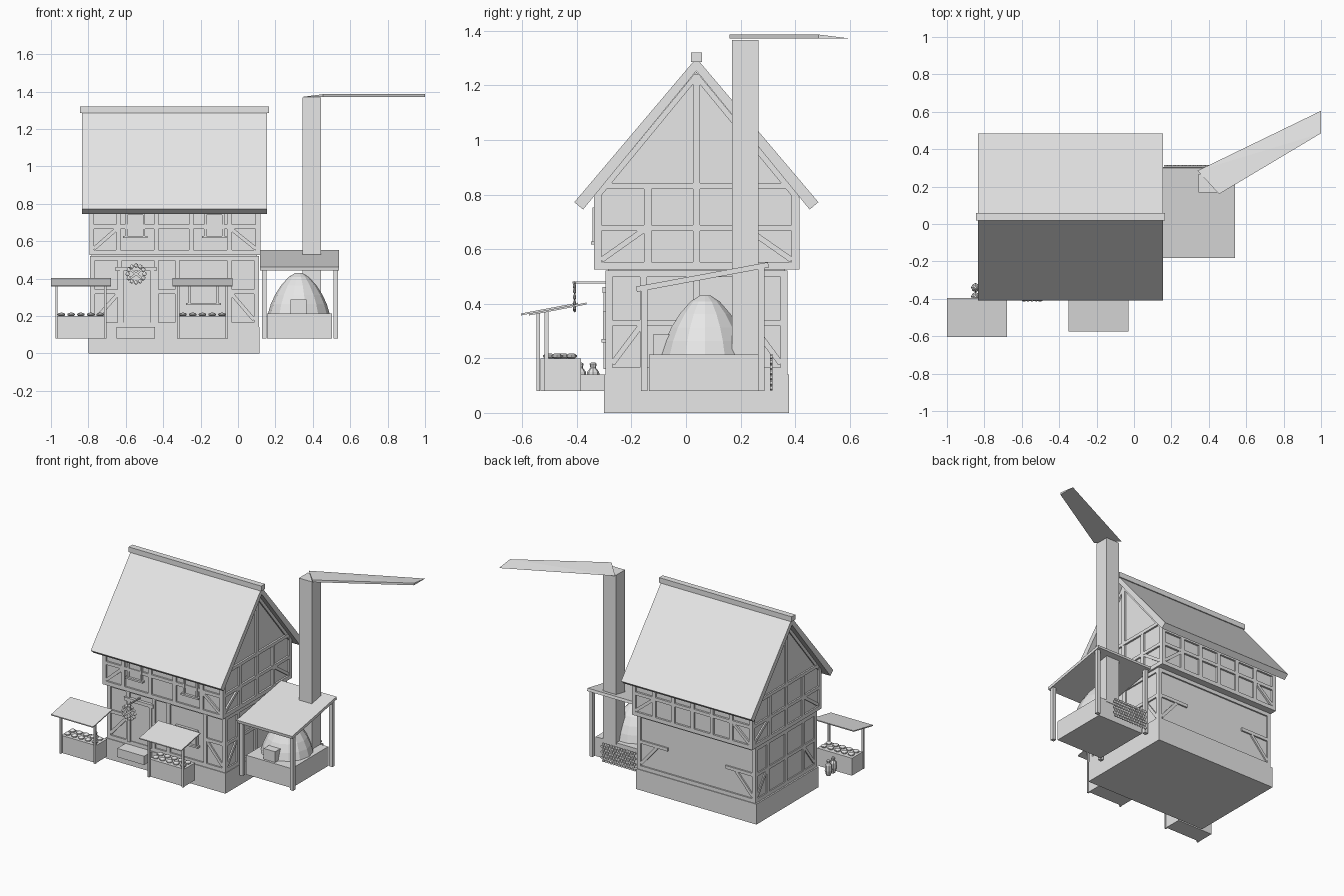
import bpy, bmesh, math
from mathutils import Vector, Matrix

cube = bpy.data.objects.get("Cube")
if cube:
    bpy.data.objects.remove(cube)

GREY = (0.8, 0.8, 0.8, 1)
mat = bpy.data.materials.new("light grey")
mat.use_nodes = True
mat.diffuse_color = GREY
mat.node_tree.nodes["Principled BSDF"].inputs["Base Color"].default_value = GREY


def finish(name, bm):
    bmesh.ops.recalc_face_normals(bm, faces=bm.faces[:])
    mesh = bpy.data.meshes.new(name)
    bm.to_mesh(mesh)
    bm.free()
    mesh.materials.append(mat)
    obj = bpy.data.objects.new(name, mesh)
    bpy.context.collection.objects.link(obj)
    return obj


def prism(bm, pts, axis, lo, hi):
    """Extrude a 2D outline along x or y, between lo and hi."""
    def place(p, d):
        return (d, p[0], p[1]) if axis == "x" else (p[0], d, p[1])
    a = [bm.verts.new(place(p, lo)) for p in pts]
    b = [bm.verts.new(place(p, hi)) for p in pts]
    bm.faces.new(a)
    bm.faces.new(b)
    for i in range(len(pts)):
        j = (i + 1) % len(pts)
        bm.faces.new((a[i], a[j], b[j], b[i]))


def add_box(bm, x, y, z):
    prism(bm, [(x[0], z[0]), (x[1], z[0]), (x[1], z[1]), (x[0], z[1])], "y", *y)


def boxes(name, *items):
    bm = bmesh.new()
    for item in items:
        add_box(bm, *item)
    return finish(name, bm)


def bar(bm, a, b, w, axis, lo, hi):
    """Timber of width w from a to b in a wall plane."""
    a, b = Vector(a), Vector(b)
    d = (b - a).normalized()
    n = Vector((-d.y, d.x)) * w / 2
    prism(bm, [a - n, b - n, b + n, a + n], axis, lo, hi)


def framing(name, axis, lo, hi, posts, rails, braces):
    """posts: (u, z0, z1), rails: (u0, u1, z), braces: (u0, z0, u1, z1)."""
    bm = bmesh.new()
    for u, z0, z1 in posts:
        bar(bm, (u, z0), (u, z1), 0.026, axis, lo, hi)
    for u0, u1, z in rails:
        bar(bm, (u0, z), (u1, z), 0.022, axis, lo, hi)
    for u0, z0, u1, z1 in braces:
        bar(bm, (u0, z0), (u1, z1), 0.02, axis, lo + 0.001, hi - 0.001)
    return finish(name, bm)


# House body
MID = 0.038
boxes("foundation", ((-0.8, 0.115), (-0.3, 0.377), (0, 0.14)))
boxes("lower_walls", ((-0.782, 0.102), (-0.285, 0.362), (0.14, 0.53)))
boxes("upper_walls", ((-0.785, 0.108), (-0.325, 0.402), (0.525, 0.8)))
bm = bmesh.new()
prism(bm, [(-0.325, 0.8), (0.402, 0.8), (MID, 1.25)], "x", -0.785, 0.108)
finish("gable_walls", bm)
boxes("floor_beams", ((-0.795, 0.12), (-0.337, 0.415), (0.525, 0.552)),
      ((-0.79, 0.112), (-0.295, 0.372), (0.497, 0.522)),
      ((-0.79, 0.112), (-0.295, 0.372), (0.14, 0.166)))

# Front and back timbers
LOW, UP = (0.166, 0.5), (0.55, 0.79)
framing("front_lower_timbers", "y", -0.295, -0.28,
        [(x, *LOW) for x in (-0.777, -0.632, -0.437, -0.325, -0.045, 0.099)],
        [(-0.78, -0.63, 0.33), (-0.44, -0.325, 0.33), (-0.05, 0.1, 0.33)],
        [(-0.765, 0.18, -0.64, 0.32), (0.085, 0.18, -0.035, 0.32)])
framing("front_upper_timbers", "y", -0.337, -0.32,
        [(x, *UP) for x in (-0.782, -0.64, -0.437, -0.25, -0.045, 0.107)],
        [(-0.78, 0.1, 0.677), (-0.78, 0.1, 0.775)],
        [(-0.77, 0.56, -0.65, 0.665), (0.095, 0.56, -0.035, 0.665)])
framing("back_lower_timbers", "y", 0.357, 0.372,
        [(x, *LOW) for x in (-0.777, 0.099)],
        [(-0.78, -0.56, 0.33), (-0.12, 0.1, 0.33)],
        [(-0.765, 0.18, -0.64, 0.32), (0.085, 0.18, -0.035, 0.32)])
framing("back_upper_timbers", "y", 0.397, 0.415,
        [(x, *UP) for x in (-0.782, -0.63, -0.485, -0.337, -0.19, -0.045, 0.107)],
        [(-0.78, 0.1, 0.677), (-0.78, 0.1, 0.775)],
        [(-0.77, 0.56, -0.65, 0.665), (0.095, 0.56, -0.035, 0.665)])

# Side timbers, the same on both ends
for side, low, up in (("left", (0.1, 0.112), (0.105, 0.12)),
                      ("right", (-0.79, -0.78), (-0.795, -0.782))):
    framing(side + "_lower_timbers", "x", *low,
            [(y, *LOW) for y in (-0.282, -0.155, 0.038, 0.235, 0.359)],
            [(-0.29, 0.365, 0.33)],
            [(-0.27, 0.18, -0.165, 0.32), (0.347, 0.18, 0.245, 0.32)])
    framing(side + "_upper_timbers", "x", *up,
            [(y, 0.55, 0.82) for y in (-0.322, -0.14, 0.038, 0.22, 0.4)]
            + [(0.038, 0.83, 1.24)],
            [(-0.33, 0.41, 0.677), (-0.34, 0.416, 0.832)],
            [(-0.31, 0.56, -0.155, 0.67), (0.387, 0.56, 0.23, 0.67),
             (-0.32, 0.8, MID, 1.235), (0.396, 0.8, MID, 1.235)])

# Main roof
for side, s in (("front", -1), ("back", 1)):
    bm = bmesh.new()
    prism(bm, [(MID + s * 0.447, 0.772), (MID, 1.3), (MID, 1.253), (MID + s * 0.415, 0.745)],
          "x", -0.835, 0.155)
    finish(side + "_roof", bm)
boxes("ridge_beam", ((-0.845, 0.165), (0.018, 0.058), (1.285, 1.32)))

# Door with frame and step
boxes("door", ((-0.612, -0.468), (-0.29, -0.28), (0.16, 0.44)))
boxes("door_frame", ((-0.632, -0.612), (-0.302, -0.28), (0.16, 0.44)),
      ((-0.468, -0.448), (-0.302, -0.28), (0.16, 0.44)),
      ((-0.655, -0.435), (-0.305, -0.28), (0.44, 0.462)))
boxes("door_step", ((-0.65, -0.445), (-0.385, -0.3), (0.08, 0.14)))


# Windows
def window(name, cx, half, z0, z1, y):
    t = 0.012
    boxes(name, ((cx - half, cx + half), (y, y + 0.02), (z0, z1)),
          ((cx - half - t, cx - half), (y - 0.01, y + 0.02), (z0, z1)),
          ((cx + half, cx + half + t), (y - 0.01, y + 0.02), (z0, z1)),
          ((cx - half - t, cx + half + t), (y - 0.01, y + 0.02), (z1, z1 + t)),
          ((cx - half - 2 * t, cx + half + 2 * t), (y - 0.016, y + 0.02), (z0 - t, z0)))


window("upper_window_right", -0.55, 0.042, 0.628, 0.74, -0.332)
window("upper_window_left", -0.127, 0.042, 0.628, 0.74, -0.332)
window("shop_window", -0.185, 0.07, 0.27, 0.36, -0.294)

# Hanging sign: beaded ring with crossed bars on a bracket
SIGN = Vector((-0.545, -0.408, 0.425))
bm = bmesh.new()
for i in range(12):
    a = i * math.tau / 12
    m = Matrix.Translation(SIGN + Vector((math.cos(a), 0, math.sin(a))) * 0.045)
    bmesh.ops.create_icosphere(bm, subdivisions=1, radius=0.013,
                               matrix=m @ Matrix.Diagonal((1, 0.5, 1, 1)))
for s in (-1, 1):
    bar(bm, (SIGN.x - 0.04 * s, SIGN.z - 0.03), (SIGN.x + 0.04 * s, SIGN.z + 0.03),
        0.012, "y", -0.411, -0.405)
finish("sign_ring", bm)
boxes("sign_bracket", ((-0.549, -0.541), (-0.415, -0.28), (0.474, 0.482)))


# Market stalls
def stall(side, x, y):
    boxes(side + "_stall_counter", ((x - 0.133, x + 0.133), (y - 0.008, y + 0.11), (0.08, 0.2)))
    boxes(side + "_stall_posts", *[((x + s * 0.13 - 0.006, x + s * 0.13 + 0.006),
                                    (y - 0.023, y - 0.009), (0.08, 0.372)) for s in (-1, 1)])
    bm = bmesh.new()
    prism(bm, [(y - 0.08, 0.357), (y + 0.13, 0.397), (y + 0.13, 0.404), (y - 0.08, 0.364)],
          "x", x - 0.16, x + 0.16)
    finish(side + "_stall_roof", bm)
    bm = bmesh.new()
    for i in range(5):
        for row in (0.022, 0.075):
            m = Matrix.Translation((x - 0.104 + i * 0.052, y + row, 0.208))
            bmesh.ops.create_uvsphere(bm, u_segments=8, v_segments=5, radius=0.021,
                                      matrix=m @ Matrix.Diagonal((1, 1, 0.5, 1)))
    finish(side + "_stall_loaves", bm)


stall("right", -0.84, -0.525)
stall("left", -0.19, -0.495)


def lathe(name, profile, seg, loc):
    bm = bmesh.new()
    rings = [[bm.verts.new((loc[0] + r * math.cos(i * math.tau / seg),
                            loc[1] + r * math.sin(i * math.tau / seg), loc[2] + z))
              for i in range(seg)] for r, z in profile]
    for a, b in zip(rings, rings[1:]):
        for i in range(seg):
            j = (i + 1) % seg
            bm.faces.new((a[i], a[j], b[j], b[i]))
    bm.faces.new(rings[0])
    bm.faces.new(rings[-1])
    return finish(name, bm)


# Jars beside the stall
JAR = [(0.016, 0), (0.024, 0.035), (0.022, 0.07), (0.01, 0.085), (0.013, 0.1), (0.006, 0.105)]
for i, y in enumerate((-0.34, -0.388)):
    lathe("jar_%d" % (i + 1), JAR, 8, (-0.847, y, 0.08))

# Bread oven with chimney
boxes("oven_base", ((0.155, 0.503), (-0.135, 0.263), (0.08, 0.213)))
lathe("oven_dome", [(0.165, 0), (0.15, 0.05), (0.127, 0.1), (0.095, 0.15), (0.055, 0.195),
                    (0.02, 0.217)], 14, (0.325, 0.07, 0.213))
boxes("oven_mouth", ((0.28, 0.367), (-0.12, 0.0), (0.213, 0.287)))
boxes("chimney", ((0.346, 0.444), (0.168, 0.266), (0.2, 1.367)))

# Flat tapering plume above the chimney
bm = bmesh.new()
near, far = [(0.455, 0.16), (1.0, 0.485)], [(1.0, 0.605), (0.34, 0.285)]
low = [bm.verts.new((*p, 1.371)) for p in near + far]
top = [bm.verts.new((*p, 1.386)) for p in near]
for f in ((low[0], low[1], low[2], low[3]), (low[0], low[1], top[1], top[0]),
          (top[1], low[2], low[3]), (top[0], top[1], low[3]),
          (low[1], low[2], top[1]), (low[0], low[3], top[0])):
    bm.faces.new(f)
finish("smoke_plume", bm)

# Oven shelter
boxes("shelter_posts", *[((x, x + 0.025), (y, y + 0.024), (0.08, h))
                         for x in (0.128, 0.51) for y, h in ((-0.165, 0.452), (0.263, 0.53))])
bm = bmesh.new()
prism(bm, [(-0.18, 0.443), (0.304, 0.533), (0.3, 0.552), (-0.183, 0.463)], "x", 0.118, 0.54)
finish("shelter_roof", bm)

# Stacked log ends behind the oven
bm = bmesh.new()
for row in range(7):
    for col in range(13):
        m = Matrix.Translation((0.17 + (col + row % 2 / 2) * 0.02, 0.312, 0.092 + row * 0.019))
        bmesh.ops.create_cone(bm, cap_ends=True, segments=6, radius1=0.0098, radius2=0.0098,
                              depth=0.008, matrix=m @ Matrix.Rotation(math.pi / 2, 4, "X"))
finish("log_stack", bm)
